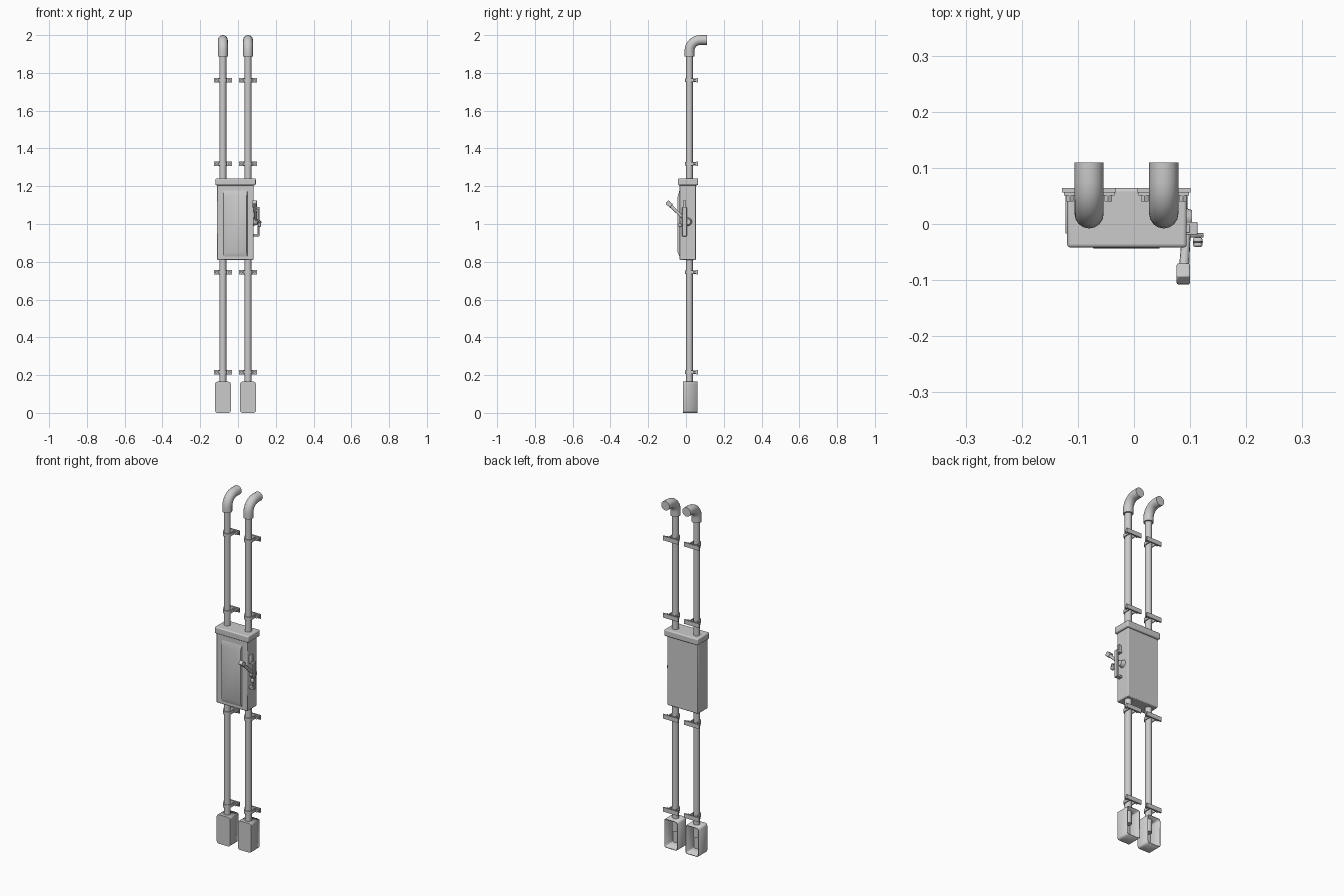
import bpy, bmesh, math
from mathutils import Vector, Matrix

cube = bpy.data.objects.get("Cube")
if cube:
    bpy.data.objects.remove(cube, do_unlink=True)

metal = bpy.data.materials.new("grey metal")
metal.use_nodes = True
GREY = (0.6, 0.6, 0.6, 1)
metal.diffuse_color = GREY
metal.node_tree.nodes["Principled BSDF"].inputs["Base Color"].default_value = GREY

PIPES = {"right": -0.08, "left": 0.053}
PIPE_Y = 0.018


def finish(name, bm, bevel=0, segments=2, angle=35):
    bmesh.ops.recalc_face_normals(bm, faces=bm.faces)
    mesh = bpy.data.meshes.new(name)
    bm.to_mesh(mesh)
    bm.free()
    mesh.materials.append(metal)
    ob = bpy.data.objects.new(name, mesh)
    bpy.context.collection.objects.link(ob)
    if bevel:
        mod = ob.modifiers.new("Bevel", "BEVEL")
        mod.width, mod.segments = bevel, segments
    bpy.ops.object.select_all(action="DESELECT")
    ob.select_set(True)
    bpy.context.view_layer.objects.active = ob
    bpy.ops.object.shade_smooth_by_angle(angle=math.radians(angle))
    return ob


def box(name, x, y, z, bevel=0, segments=2):
    """Box from (min, max) ranges on each axis."""
    bm = bmesh.new()
    bmesh.ops.create_cube(bm, size=1)
    for v in bm.verts:
        v.co = [sum(r) / 2 + c * (r[1] - r[0]) for r, c in zip((x, y, z), v.co)]
    return finish(name, bm, bevel, segments)


def rod(name, a, b, radius, end_radius=None, sides=16):
    """Cylinder or cone between two points."""
    a, b = Vector(a), Vector(b)
    bm = bmesh.new()
    turn = (b - a).to_track_quat("Z", "Y").to_matrix().to_4x4()
    bmesh.ops.create_cone(bm, cap_ends=True, segments=sides, radius1=radius,
                          radius2=end_radius or radius, depth=(b - a).length,
                          matrix=Matrix.Translation((a + b) / 2) @ turn)
    return finish(name, bm)


def sweep(name, path, radius, sides=16):
    """Round tube along a path lying in one vertical plane."""
    path = [Vector(p) for p in path]
    bm = bmesh.new()
    rings = []
    for i, p in enumerate(path):
        t = (path[min(i + 1, len(path) - 1)] - path[max(i - 1, 0)]).normalized()
        side = Vector((1, 0, 0)) if abs(t.x) < 0.01 else Vector((0, 1, 0))
        up = t.cross(side)
        angles = [math.tau * k / sides for k in range(sides)]
        rings.append([bm.verts.new(p + radius * (math.cos(a) * side + math.sin(a) * up))
                      for a in angles])
    for r, s in zip(rings, rings[1:]):
        for k in range(sides):
            n = (k + 1) % sides
            bm.faces.new((r[k], r[n], s[n], s[k]))
    bm.faces.new(rings[0])
    bm.faces.new(rings[-1])
    return finish(name, bm)


def open_box(name, cx):
    """Rounded cover, open toward the wall."""
    bm = bmesh.new()
    bmesh.ops.create_cube(bm, size=1, matrix=Matrix.Translation((cx, 0.0215, 0.0825))
                          @ Matrix.Diagonal((0.084, 0.077, 0.165, 1)))
    back = [f for f in bm.faces if f.calc_center_median().y > 0.05]
    bmesh.ops.delete(bm, geom=back, context="FACES_ONLY")
    along_y = [e for e in bm.edges
               if abs(e.verts[0].co.y - e.verts[1].co.y) > 0.05]
    bmesh.ops.bevel(bm, geom=along_y, offset=0.012, segments=3, profile=0.5,
                    affect="EDGES")
    ob = finish(name, bm)
    mod = ob.modifiers.new("Wall", "SOLIDIFY")
    mod.thickness, mod.offset = 0.005, -1


def clamp(name, cx, z):
    """Wall plate, saddle strap round the pipe and two bolts."""
    box(name + "_plate", (cx - 0.048, cx + 0.048), (0.056, 0.064), (z - 0.012, z + 0.012))
    bm = bmesh.new()
    outline = []
    for radius in (0.023, 0.018):
        arc = [(radius * math.cos(a), PIPE_Y + radius * math.sin(a))
               for a in [math.pi * k / -12 for k in range(13)]]
        wall = [(radius, 0.054), (-radius, 0.054)]
        line = [wall[0]] + arc + [wall[1]]
        outline += line if radius > 0.02 else line[::-1]
    face = bm.faces.new([bm.verts.new((cx + x, y, z - 0.009)) for x, y in outline])
    out = bmesh.ops.extrude_face_region(bm, geom=[face])
    top = [v for v in out["geom"] if isinstance(v, bmesh.types.BMVert)]
    bmesh.ops.translate(bm, verts=top, vec=(0, 0, 0.018))
    finish(name + "_strap", bm)
    for s in (-1, 1):
        x = cx + s * 0.034
        box(name + "_foot", sorted((cx + s * 0.019, cx + s * 0.045)), (0.051, 0.056),
            (z - 0.009, z + 0.009))
        rod(name + "_bolt", (x, 0.052, z), (x, 0.04, z), 0.0075, sides=6)


# Pipes, top elbows, bottom covers and wall clamps
for side, cx in PIPES.items():
    rod(side + "_lower_pipe", (cx, PIPE_Y, 0.09), (cx, PIPE_Y, 0.83), 0.018)
    rod(side + "_upper_pipe", (cx, PIPE_Y, 1.22), (cx, PIPE_Y, 1.91), 0.018)
    bend = 0.058
    arc = [(cx, PIPE_Y + bend * (1 - math.cos(a)), 1.916 + bend * math.sin(a))
           for a in [math.pi / 2 * k / 6 for k in range(7)]]
    sweep(side + "_elbow", [(cx, PIPE_Y, 1.888)] + arc + [(cx, 0.11, 1.974)], 0.026)
    open_box(side + "_bottom_cover", cx)
    for z in (0.215, 0.745, 1.32, 1.76):
        clamp(side + "_clamp", cx, z)

# Switch cabinet with lid
box("cabinet_body", (-0.112, 0.082), (-0.035, 0.052), (0.81, 1.22), 0.004)
box("cabinet_lid", (-0.119, 0.094), (-0.042, 0.064), (1.205, 1.242), 0.006, 3)

# Raised door panel with sloping ends
bm = bmesh.new()
rings = []
for x0, x1, z0, z1, y in ((-0.078, 0.05, 0.825, 1.18, -0.034),
                          (-0.072, 0.045, 0.85, 1.145, -0.044)):
    rings.append([bm.verts.new((x, y, z))
                  for x, z in ((x0, z0), (x1, z0), (x1, z1), (x0, z1))])
for k in range(4):
    n = (k + 1) % 4
    bm.faces.new((rings[0][k], rings[0][n], rings[1][n], rings[1][k]))
bm.faces.new(rings[1])
finish("door_panel", bm, angle=60)

# Side switch: hub, lever and grip
rod("switch_hub", (0.075, 0.01, 1.012), (0.103, 0.01, 1.012), 0.024, 0.015)
rod("lever_arm", (0.095, 0.008, 1.012), (0.089, -0.08, 1.095), 0.007, 0.009, 12)
grip = box("lever_grip", (-0.012, 0.012), (-0.012, 0.012), (-0.016, 0.016), 0.003)
grip.location = (0.088, -0.089, 1.106)
grip.rotation_euler.x = math.radians(47)

# Guard bracket standing off the cabinet side
box("guard_bar", (0.104, 0.113), (-0.02, 0.004), (0.935, 1.09), 0.002)
for z in (0.939, 1.082):
    box("guard_foot", (0.078, 0.108), (-0.02, 0.004), (z - 0.004, z + 0.008), 0.002)
box("guard_tab", (0.08, 0.1), (-0.016, 0.0), (1.085, 1.125), 0.002)

# Small padlock hanging on the guard
rod("lock_pin", (0.1, -0.02, 1.01), (0.124, -0.02, 1.01), 0.004, sides=8)
box("lock_body", (0.105, 0.122), (-0.041, -0.024), (0.985, 1.005), 0.004)
shackle = [(0.114 + 0.007 * math.cos(a), -0.032, 1.003 + 0.016 * math.sin(a))
           for a in [math.pi * k / 8 for k in range(9)]]
sweep("lock_shackle", shackle, 0.002, 6)
